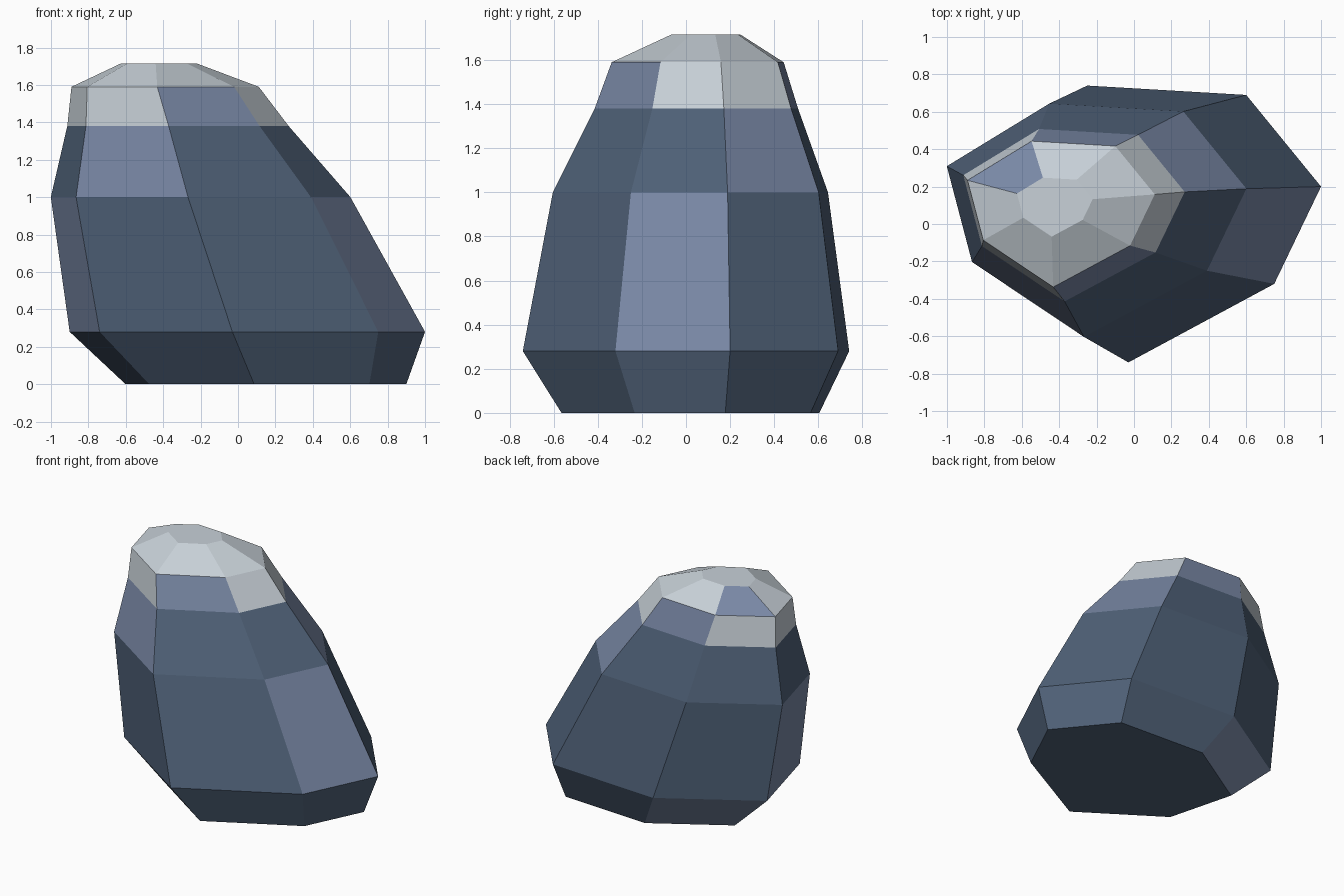
import bpy, bmesh

cube = bpy.data.objects.get("Cube")
if cube:
    bpy.data.objects.remove(cube, do_unlink=True)


def make_material(name, color):
    mat = bpy.data.materials.new(name)
    mat.use_nodes = True
    rgba = (*color, 1.0)
    mat.diffuse_color = rgba
    bsdf = next(n for n in mat.node_tree.nodes if n.type == 'BSDF_PRINCIPLED')
    bsdf.inputs["Base Color"].default_value = rgba
    return mat


materials = [
    make_material("dark slate", (0.08, 0.122, 0.19)),
    make_material("light slate", (0.19, 0.245, 0.376)),
    make_material("pale snow", (0.58, 0.64, 0.69)),
]
CODE = {"d": 0, "l": 1, "s": 2}

# Seven-sided outline of the rock at its widest ring
outline = [(1.0, 0.20), (0.60, 0.69), (-0.25, 0.74), (-0.90, 0.343),
           (-0.74, -0.265), (-0.03, -0.74), (0.75, -0.32)]

# Each ring: height, scale of outline, centre x, centre y
rings = [
    (0.0, 0.79, 0.11, 0.02),
    (0.28, 1.0, 0.0, 0.0),
    (1.0, 0.843, -0.242, 0.02),
    (1.38, 0.623, -0.352, 0.047),
    (1.59, 0.527, -0.416, 0.053),
    (1.715, 0.213, -0.434, 0.09),
]

# Colour of each facet, one string per band from the foot up
bands = ["ddldddd", "dddlddl", "ldddldd", "slsssls", "sslssss"]

bm = bmesh.new()
loops = [[bm.verts.new((x * s + cx, y * s + cy, z)) for x, y in outline]
         for z, s, cx, cy in rings]

# Underside and summit
bm.faces.new(list(reversed(loops[0]))).material_index = CODE["d"]
bm.faces.new(loops[-1]).material_index = CODE["s"]

# Side facets
patch = None
for low, high, colours in zip(loops, loops[1:], bands):
    for i, code in enumerate(colours):
        j = (i + 1) % len(outline)
        face = bm.faces.new((low[i], low[j], high[j], high[i]))
        face.material_index = CODE[code]
        if high is loops[-1] and code == "l":
            patch = face

# Bare patch on the cap, with a thin snow rim
rim = bmesh.ops.inset_individual(bm, faces=[patch], thickness=0.014)
for face in rim["faces"]:
    face.material_index = CODE["s"]
patch.material_index = CODE["l"]

bmesh.ops.recalc_face_normals(bm, faces=bm.faces[:])
mesh = bpy.data.meshes.new("snowy_rock")
bm.to_mesh(mesh)
bm.free()
for mat in materials:
    mesh.materials.append(mat)
rock = bpy.data.objects.new("snowy_rock", mesh)
bpy.context.collection.objects.link(rock)
